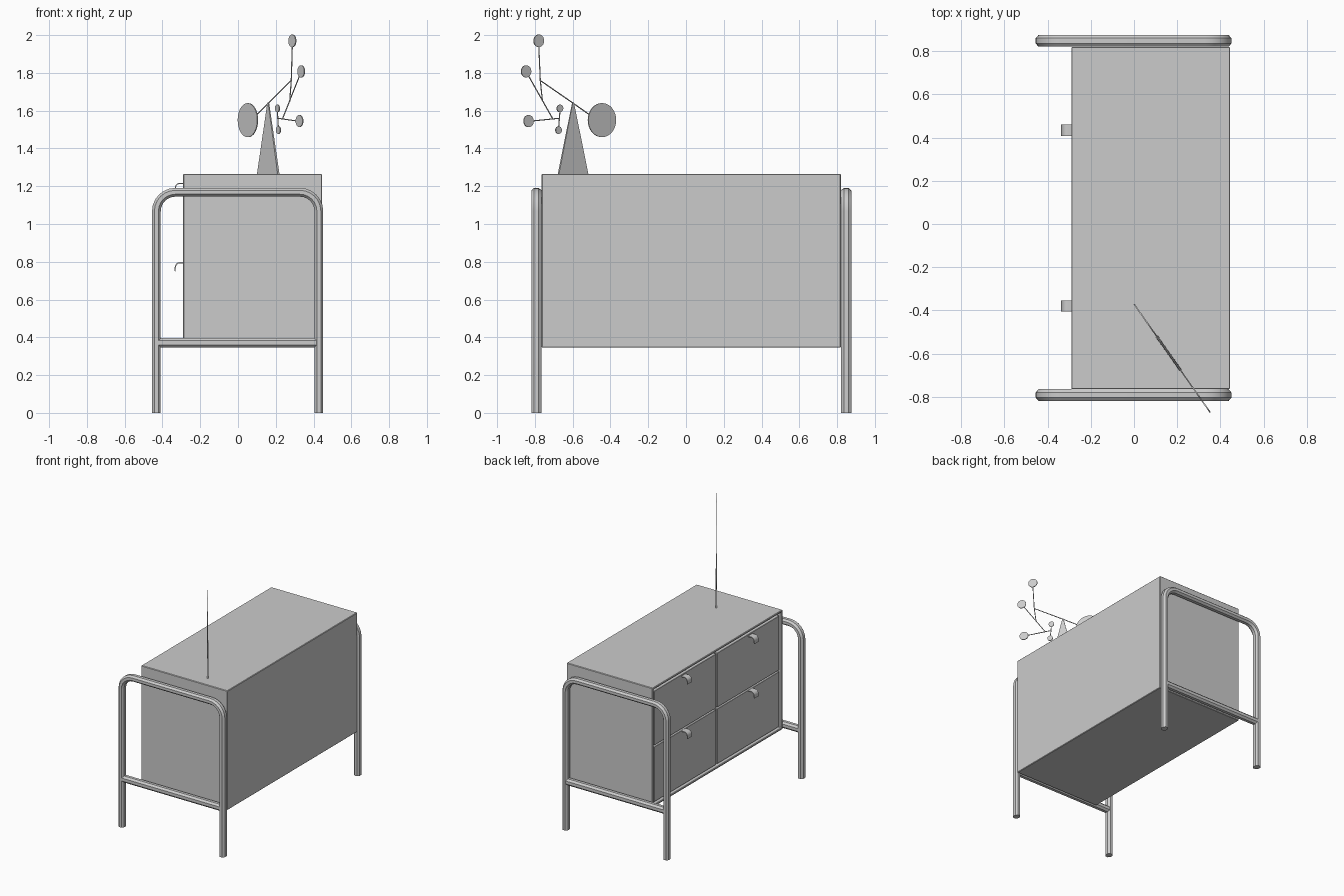
import bpy, bmesh, math
from mathutils import Vector, Matrix

if "Cube" in bpy.data.objects:
    bpy.data.objects.remove(bpy.data.objects["Cube"])


def finish(name, bm, smooth=None, matrix=None):
    bmesh.ops.recalc_face_normals(bm, faces=bm.faces)
    me = bpy.data.meshes.new(name)
    bm.to_mesh(me)
    bm.free()
    ob = bpy.data.objects.new(name, me)
    bpy.context.collection.objects.link(ob)
    if matrix:
        ob.matrix_world = matrix
    if smooth:
        bpy.ops.object.select_all(action='DESELECT')
        ob.select_set(True)
        bpy.context.view_layer.objects.active = ob
        bpy.ops.object.shade_smooth_by_angle(angle=math.radians(smooth))
    return ob


def box_mesh(lo, hi):
    bm = bmesh.new()
    lo, hi = Vector(lo), Vector(hi)
    size = hi - lo
    bmesh.ops.create_cube(bm, size=1, matrix=Matrix.Translation((lo + hi) / 2)
                          @ Matrix.Diagonal((*size, 1)))
    return bm


def bevel(ob, width, segments=1):
    mod = ob.modifiers.new("edge", 'BEVEL')
    mod.width, mod.segments = width, segments


def sweep(name, path, ru, ry, y, profile, smooth=None, matrix=None):
    """Sweep a profile along a path of (x, z) points at depth y."""
    bm = bmesh.new()
    pts = [Vector(p) for p in path]
    rings = []
    for i, p in enumerate(pts):
        a = (p - pts[i - 1]).normalized() if i else (pts[1] - p).normalized()
        b = (pts[i + 1] - p).normalized() if i < len(pts) - 1 else a
        t = (a + b).normalized()
        k = 1 / max(t.dot(a), 0.3)
        n = Vector((-t.y, t.x)) * k
        rings.append([bm.verts.new((p.x + n.x * u * ru, y + v * ry, p.y + n.y * u * ru))
                      for u, v in profile])
    m = len(profile)
    for r0, r1 in zip(rings, rings[1:]):
        for j in range(m):
            bm.faces.new((r0[j], r0[(j + 1) % m], r1[(j + 1) % m], r1[j]))
    bm.faces.new(rings[0])
    bm.faces.new(rings[-1])
    return finish(name, bm, smooth, matrix)


def arc(cx, cz, r, a0, a1, n):
    return [(cx + r * math.cos(math.radians(a0 + (a1 - a0) * i / n)),
             cz + r * math.sin(math.radians(a0 + (a1 - a0) * i / n))) for i in range(n + 1)]


OCT = [(1, .45), (.45, 1), (-.45, 1), (-1, .45), (-1, -.45), (-.45, -1), (.45, -1), (1, -.45)]
SQUARE = [(1, 1), (-1, 1), (-1, -1), (1, -1)]

# Cabinet body with a recessed drawer opening on the -x side
X0, X1, Y0, Y1, Z0, Z1 = -.29, .445, -.765, .82, .345, 1.265
bm = box_mesh((X0, Y0, Z0), (X1, Y1, Z1))
face = min(bm.faces, key=lambda f: f.calc_center_median().x)
bmesh.ops.inset_region(bm, faces=[face], thickness=.022)
res = bmesh.ops.extrude_face_region(bm, geom=[face])
bmesh.ops.translate(bm, vec=(.04, 0, 0),
                    verts=[g for g in res["geom"] if isinstance(g, bmesh.types.BMVert)])
if face.is_valid:
    bmesh.ops.delete(bm, geom=[face], context='FACES_ONLY')
bevel(finish("cabinet_body", bm), .004)

# Four drawer fronts, each with a hooked strip handle at its top edge
YC, ZC = (Y0 + Y1) / 2, (Z0 + Z1) / 2
for row, (za, zb) in (("lower", (Z0 + .03, ZC - .006)), ("upper", (ZC + .006, Z1 - .036))):
    for side, s in (("front", -1), ("back", 1)):
        ya, yb = sorted((YC + s * .007, YC + s * ((Y1 - Y0) / 2 - .03)))
        bevel(finish(f"{row}_{side}_drawer", box_mesh((X0 + .008, ya, za), (X0 + .042, yb, zb))), .002)
        zt = .795 if row == "lower" else 1.215
        path = [(X0 + .015, zt)] + arc(-.307, zt - .025, .025, 90, 180, 6) + [(-.334, zt - .045)]
        sweep(f"{row}_{side}_handle", path, .003, .026, YC + s * .407, SQUARE, 30)

# Bent tube end frames with a cross rail
for side, y in (("front", -.792), ("back", .848)):
    xl, xr, zt, r = -.432, .428, 1.168, .1
    path = ([(xl, 0)] + arc(xl + r, zt - r, r, 180, 90, 6)
            + arc(xr - r, zt - r, r, 90, 0, 6) + [(xr, 0)])
    sweep(f"{side}_end_frame", path, .023, .027, y, OCT, 30)
    sweep(f"{side}_cross_rail", [(xl, .371), (xr, .371)], .025, .025, y, OCT, 30)

# Flat mobile ornament standing in a diagonal plane on the top
PLANE = Matrix.Translation((.16, -.598, 0)) @ Matrix.Rotation(math.atan2(-.818, .575), 4, 'Z')
bm = bmesh.new()
low = [bm.verts.new((x, y, Z1)) for x, y in ((-.095, -.006), (.095, -.006), (.095, .006), (-.095, .006))]
top = [bm.verts.new((x, y, 1.642)) for x, y in ((-.004, -.003), (.004, -.003), (.004, .003), (-.004, .003))]
bm.faces.new(low)
bm.faces.new(top)
for i in range(4):
    bm.faces.new((low[i], low[(i + 1) % 4], top[(i + 1) % 4], top[i]))
finish("ornament_stand", bm, None, PLANE)

rods = [[(-.13, 1.565), (0, 1.64), (.212, 1.76)],
        [(.222, 1.95), (.212, 1.76), (.198, 1.65)],
        [(.292, 1.79), (.13, 1.555)],
        [(.27, 1.545), (.085, 1.56)],
        [(.085, 1.595), (.093, 1.51)]]
for i, p in enumerate(rods):
    sweep(f"ornament_rod_{i + 1}", p, .0028, .0028, 0, OCT, 40, PLANE)

discs = [(-.187, 1.55, .09), (.222, 1.97, .033), (.304, 1.808, .032),
         (.288, 1.545, .032), (.085, 1.612, .02), (.094, 1.497, .02)]
for i, (s, z, r) in enumerate(discs):
    bm = bmesh.new()
    bmesh.ops.create_cone(bm, cap_ends=True, segments=32, radius1=r, radius2=r, depth=.006,
                          matrix=Matrix.Translation((s, 0, z)) @ Matrix.Rotation(math.pi / 2, 4, 'X'))
    finish(f"ornament_disc_{i + 1}", bm, 30, PLANE)
